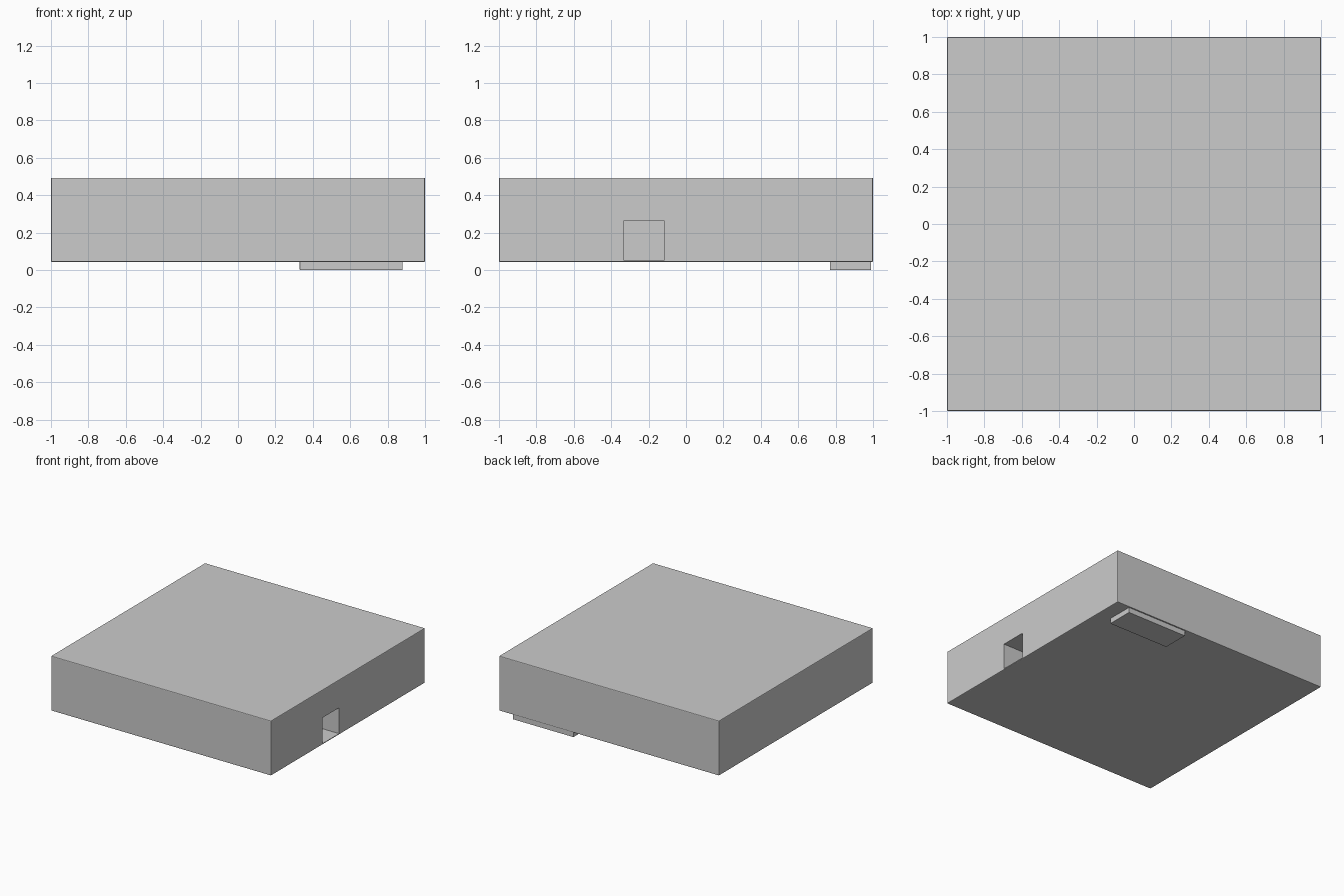
import bpy

if "Cube" in bpy.data.objects:
    bpy.data.objects.remove(bpy.data.objects["Cube"])


def box(name, lo, hi, bevel=0.0):
    """Axis-aligned box between two corners, with an optional small chamfer."""
    centre = [(a + b) / 2 for a, b in zip(lo, hi)]
    bpy.ops.mesh.primitive_cube_add(size=1, location=centre)
    ob = bpy.context.object
    ob.name = name
    ob.scale = [b - a for a, b in zip(lo, hi)]
    bpy.ops.object.transform_apply(location=False, rotation=False, scale=True)
    if bevel:
        mod = ob.modifiers.new("edge_chamfer", 'BEVEL')
        mod.width = bevel
        mod.segments = 2
    return ob


# Main slab with softened edges
body = box("body", (-1, -1, 0.043), (1, 1, 0.493), 0.006)

# Square socket in the right side
cutter = box("socket_cutter", (0.45, -0.332, 0.052), (1.1, -0.117, 0.264))
cutter.hide_render = True
cutter.hide_viewport = True
cut = body.modifiers.new("socket", 'BOOLEAN')
cut.operation = 'DIFFERENCE'
cut.solver = 'EXACT'
cut.object = cutter

# Low block under the back right corner
box("bottom_block", (0.33, 0.77, 0.0), (0.88, 0.99, 0.06), 0.002)
